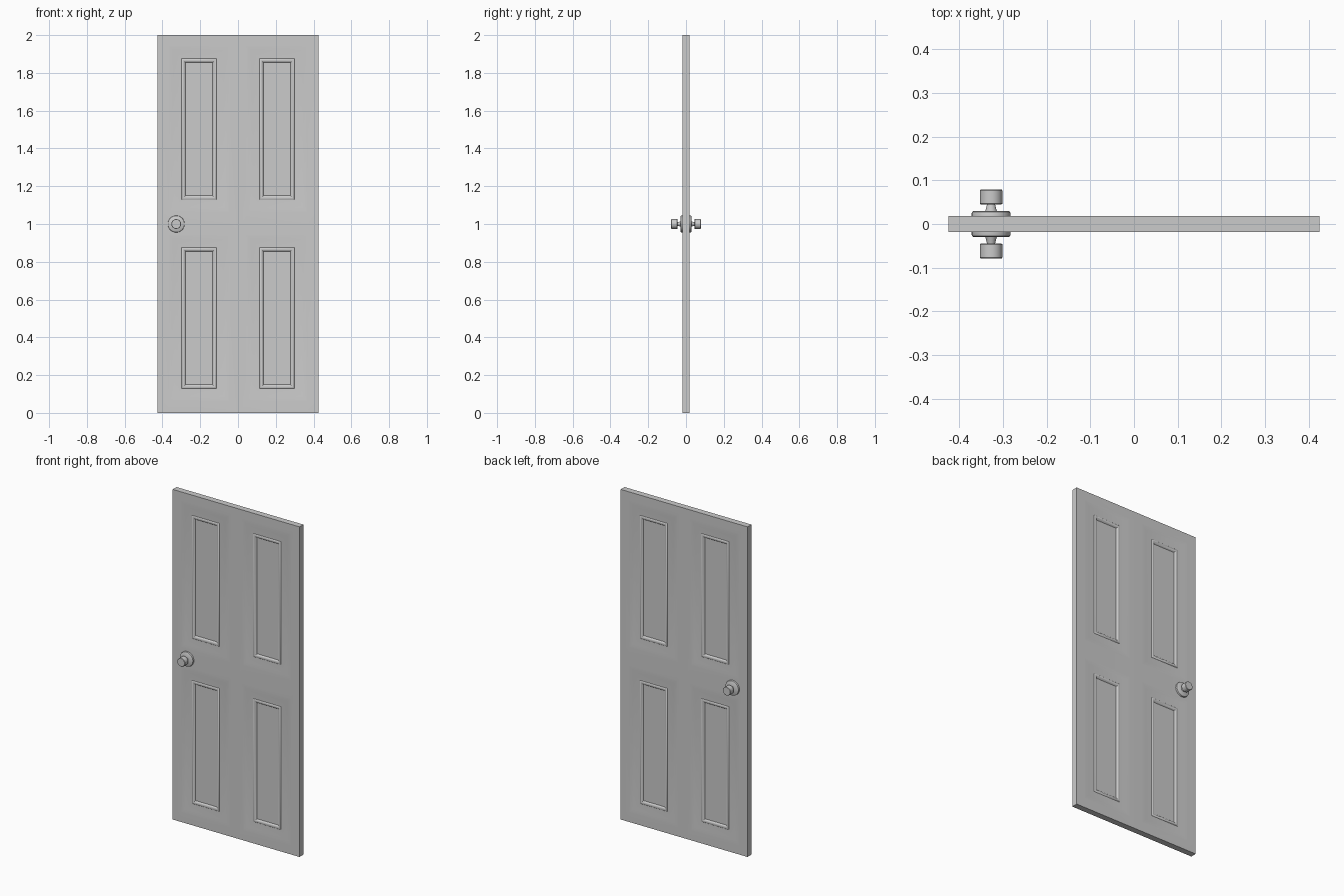
import bpy, bmesh, math
from mathutils import Vector, Matrix

if "Cube" in bpy.data.objects:
    bpy.data.objects.remove(bpy.data.objects["Cube"])

HALF_W, HALF_T, HEIGHT = 0.425, 0.0185, 2.0
PANEL_X, PANEL_HX, PANEL_HZ = 0.206, 0.092, 0.373
PANEL_ZS = (0.502, 1.502)
# panel section: (offset outward from moulding edge, distance from door centre plane)
SECTION = [(0.072, 0.0185), (0.060, 0.0180), (0.042, 0.0165), (0.022, 0.0150),
           (0.000, 0.0140), (-0.003, 0.0172), (-0.007, 0.0182),
           (-0.012, 0.0175), (-0.017, 0.0140), (-0.021, 0.0090)]


def finish(bm, name, mirror, angle):
    bmesh.ops.remove_doubles(bm, verts=bm.verts, dist=1e-5)
    bmesh.ops.recalc_face_normals(bm, faces=bm.faces)
    me = bpy.data.meshes.new(name)
    bm.to_mesh(me)
    bm.free()
    ob = bpy.data.objects.new(name, me)
    bpy.context.collection.objects.link(ob)
    mod = ob.modifiers.new("mirror", 'MIRROR')
    mod.use_axis = mirror
    mod.merge_threshold = 1e-5
    bpy.ops.object.select_all(action='DESELECT')
    ob.select_set(True)
    bpy.context.view_layer.objects.active = ob
    bpy.ops.object.modifier_apply(modifier=mod.name)
    bm = bmesh.new()
    bm.from_mesh(me)
    bmesh.ops.recalc_face_normals(bm, faces=bm.faces)
    bm.to_mesh(me)
    bm.free()
    bpy.ops.object.shade_smooth_by_angle(angle=math.radians(angle))
    return ob


def rect(bm, z, off, depth):
    hx, hz = PANEL_HX + off, PANEL_HZ + off
    return [bm.verts.new((PANEL_X + sx * hx, -depth, z + sz * hz))
            for sx, sz in ((-1, -1), (1, -1), (1, 1), (-1, 1))]


# door slab: one front quarter-skin with panel openings, mirrored across x and y
bm = bmesh.new()
m = SECTION[0][0]
xs = [0, PANEL_X - PANEL_HX - m, PANEL_X + PANEL_HX + m, HALF_W]
zs = [0] + [z + s * (PANEL_HZ + m) for z in PANEL_ZS for s in (-1, 1)] + [HEIGHT]
for i in range(3):
    for j in range(5):
        if i == 1 and j in (1, 3):
            continue
        bm.faces.new([bm.verts.new((x, -HALF_T, z)) for x, z in (
            (xs[i], zs[j]), (xs[i + 1], zs[j]), (xs[i + 1], zs[j + 1]), (xs[i], zs[j + 1]))])
# sunken panels with raised moulding
for z in PANEL_ZS:
    rings = [rect(bm, z, o, d) for o, d in SECTION]
    for a, b in zip(rings, rings[1:]):
        for k in range(4):
            n = (k + 1) % 4
            bm.faces.new((a[k], a[n], b[n], b[k]))
    bm.faces.new(rings[-1])
bmesh.ops.remove_doubles(bm, verts=bm.verts, dist=1e-5)
# outer rim, back to the centre plane
rim = [e for e in bm.edges if e.is_boundary and not all(v.co.x < 1e-6 for v in e.verts)]
ext = bmesh.ops.extrude_edge_only(bm, edges=rim)
for v in ext["geom"]:
    if isinstance(v, bmesh.types.BMVert):
        v.co.y = 0
finish(bm, "door_slab", (True, True, False), 35)


def lathe(name, profile):
    # profile of (radius, distance from centre plane), spun about the y axis
    bm = bmesh.new()
    vs = [bm.verts.new((r, -d, 0)) for r, d in profile]
    es = [bm.edges.new(p) for p in zip(vs, vs[1:])]
    bmesh.ops.spin(bm, geom=vs + es, cent=(0, 0, 0), axis=(0, 1, 0),
                   angle=2 * math.pi, steps=32, use_duplicate=False)
    ob_shift = Matrix.Translation(Vector((-0.327, 0, 1.0)))
    ob = finish(bm, name, (False, True, False), 35)
    ob.data.transform(ob_shift)
    return ob


# round plates, necks and knobs on both faces
lathe("knob_plate", [(0, 0.0150), (0.0446, 0.0150), (0.0446, 0.0245), (0.0435, 0.0275),
                     (0.0405, 0.0295), (0, 0.0295)])
lathe("knob_neck", [(0, 0.0280), (0.0140, 0.0280), (0.0125, 0.0320), (0.0090, 0.0460), (0, 0.0460)])
lathe("door_knob", [(0, 0.0450), (0.0240, 0.0450), (0.0257, 0.0465), (0.0257, 0.0770),
                    (0.0240, 0.0790), (0, 0.0790)])
